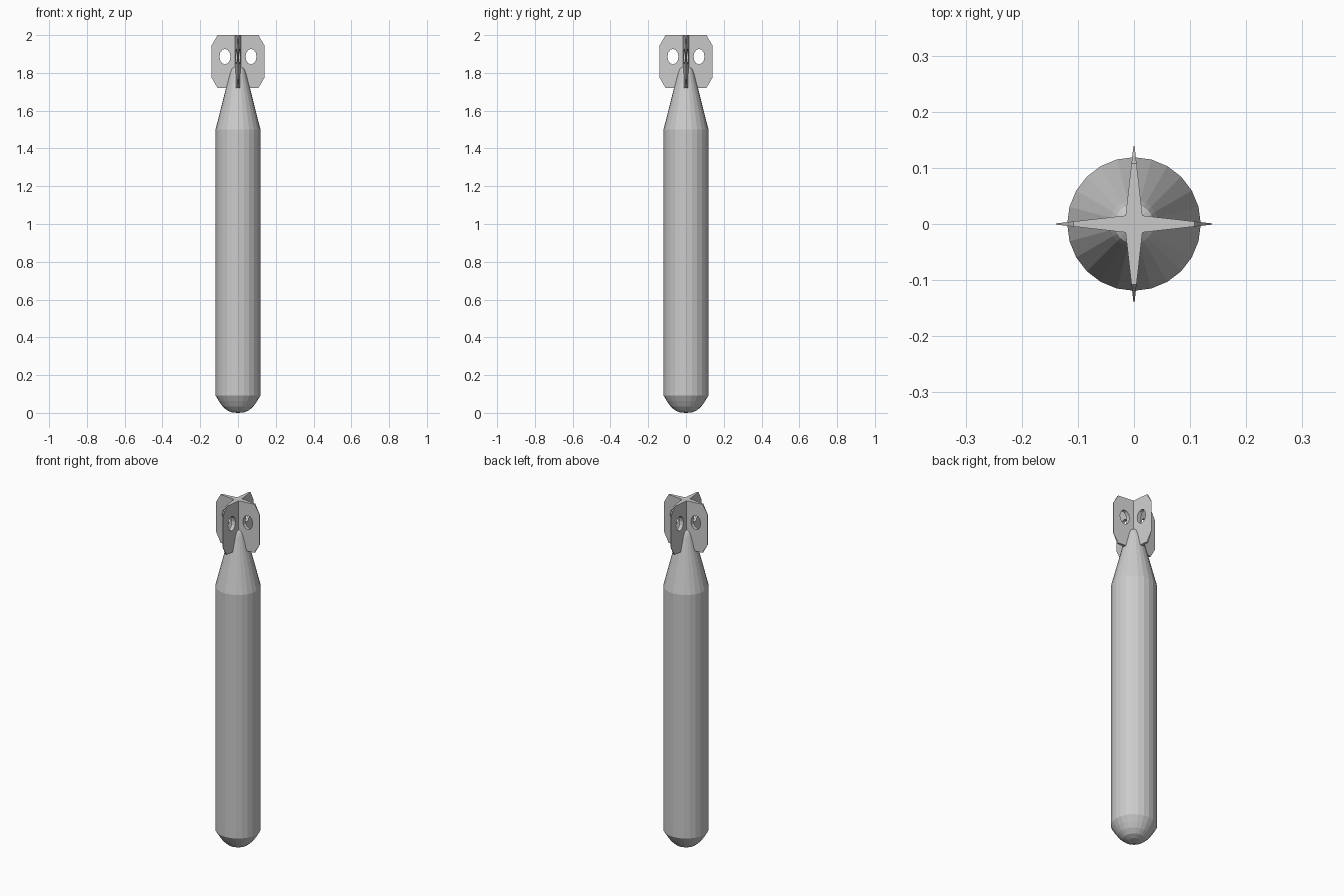
import bpy, bmesh
from math import cos, sin, pi
from mathutils import Matrix

if "Cube" in bpy.data.objects:
    bpy.data.objects.remove(bpy.data.objects["Cube"])

SIDES = 24


def finish(bm, name):
    bmesh.ops.remove_doubles(bm, verts=bm.verts, dist=1e-4)
    return_mesh = bpy.data.meshes.new(name)
    bmesh.ops.recalc_face_normals(bm, faces=bm.faces)
    bm.to_mesh(return_mesh)
    bm.free()
    obj = bpy.data.objects.new(name, return_mesh)
    bpy.context.collection.objects.link(obj)
    return obj


# Body: lathed profile (radius, height) with domed nose and tapered tail
profile = [(0, 0), (0.03, 0.002), (0.058, 0.013), (0.082, 0.035), (0.101, 0.062),
           (0.119, 0.092), (0.119, 1.5), (0.043, 1.8), (0.035, 1.822),
           (0.02, 1.834), (0, 1.838)]
bm = bmesh.new()
verts = [bm.verts.new((r, 0, z)) for r, z in profile]
edges = [bm.edges.new(pair) for pair in zip(verts, verts[1:])]
bmesh.ops.spin(bm, geom=verts + edges, cent=(0, 0, 0), axis=(0, 0, 1),
               angle=2 * pi, steps=SIDES)
finish(bm, "bomb_body")

# Tail fins: four pierced wedge blades sharing a square root
ROOT, TIP = 0.015, 0.139
outline = [(ROOT, 1.72), (0.108, 1.72), (TIP, 1.773), (TIP, 1.947), (0.108, 2.0), (ROOT, 2.0)]
hole = [(0.069 + 0.029 * cos(2 * pi * i / 12), 1.886 + 0.041 * sin(2 * pi * i / 12))
        for i in range(12)]


def half_thickness(x):
    return ROOT + (0.001 - ROOT) * (x - ROOT) / (TIP - ROOT)


def ring(bm, points, side, turn):
    return [bm.verts.new(turn @ Matrix.Translation((x, side * half_thickness(x), z)).translation)
            for x, z in points]


def loop_edges(bm, vs):
    return [bm.edges.new((vs[i - 1], vs[i])) for i in range(len(vs))]


bm = bmesh.new()
for k in range(4):
    turn = Matrix.Rotation(k * pi / 2, 3, 'Z')
    outer, inner = [], []
    for side in (-1, 1):
        o, h = ring(bm, outline, side, turn), ring(bm, hole, side, turn)
        bmesh.ops.triangle_fill(bm, edges=loop_edges(bm, o) + loop_edges(bm, h),
                                use_beauty=True)
        outer.append(o)
        inner.append(h)
    # Rim walls (root side stays open) and hole walls
    for (a, b), start in ((outer, 1), (inner, 0)):
        for i in range(start, len(a)):
            bm.faces.new((a[i - 1], a[i], b[i], b[i - 1]))
bmesh.ops.remove_doubles(bm, verts=bm.verts, dist=1e-4)
# Close the square root at top and bottom
bmesh.ops.holes_fill(bm, edges=[e for e in bm.edges if e.is_boundary], sides=4)
finish(bm, "tail_fins")
